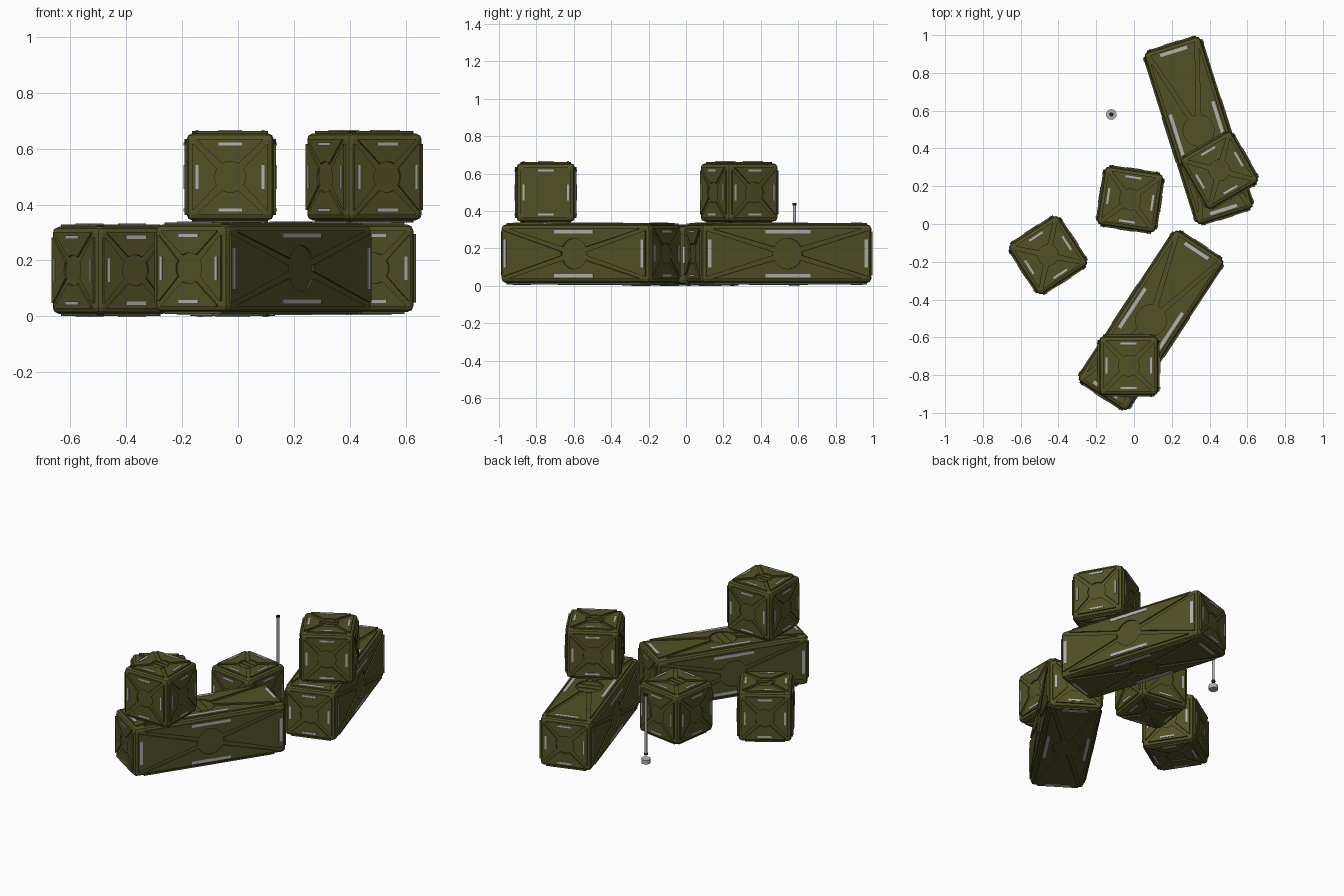
import bpy, bmesh, math
from mathutils import Matrix, Vector

if "Cube" in bpy.data.objects:
    bpy.data.objects.remove(bpy.data.objects["Cube"])


def material(name, rgb):
    m = bpy.data.materials.new(name)
    m.diffuse_color = (*rgb, 1)
    m.use_nodes = True
    m.node_tree.nodes["Principled BSDF"].inputs["Base Color"].default_value = m.diffuse_color
    return m


OLIVE = material("olive_paint", (0.085, 0.083, 0.02))
STEEL = material("light_steel", (0.45, 0.45, 0.46))
BLACK = material("black_rubber", (0.02, 0.02, 0.02))
H = 0.164       # half width of a crate over its raised panels
STEP = 0.008    # panel height above the core
RIM = 0.028     # distance from panel edge to crate edge


def box(bm, mat, size):
    bmesh.ops.create_cube(bm, size=1, matrix=mat @ Matrix.Diagonal((*size, 1)))


def prism(bm, mat, pts, z0, z1):
    # Extrude a flat outline between two heights in a face's own frame
    low = [bm.verts.new(mat @ Vector((x, y, z0))) for x, y in pts]
    high = [bm.verts.new(mat @ Vector((x, y, z1))) for x, y in pts]
    bm.faces.new(high)
    n = len(pts)
    for i in range(n):
        j = (i + 1) % n
        bm.faces.new((low[i], low[j], high[j], high[i]))


def panel_outline(a, b, r, w):
    # Trapezoid on the +y side, between the diagonal grooves, with a concave arc
    d = Vector((a, b)).normalized()
    n = Vector((-d.y, d.x))
    inner = d * math.sqrt(r * r - w * w) + n * w
    t = (b - n.y * w) / d.y
    outer_x = d.x * t + n.x * w
    a0 = math.atan2(inner.y, inner.x)
    arc = [a0 + (math.pi - 2 * a0) * i / 8 for i in range(9)]
    pts = [(-outer_x, b), (-outer_x, b - 0.006)]
    pts += [(r * math.cos(t), r * math.sin(t)) for t in reversed(arc)]
    return pts + [(outer_x, b - 0.006), (outer_x, b)]


def face_frames(half):
    # Frame (u, v, outward) and half sizes for each of the six sides
    X, Y, Z = Vector((1, 0, 0)), Vector((0, 1, 0)), Vector((0, 0, 1))
    for u, v, k in ((X, Y, Z), (Y, Z, X), (-X, Z, Y)):
        for s in (1, -1):
            m = Matrix((u * s, v, k * s)).transposed().to_4x4()
            size = [abs(q.dot(half)) for q in (u, v, k)]
            yield m, size, (k == Z and s == 1)


def finish(bm, name, mat):
    bmesh.ops.recalc_face_normals(bm, faces=bm.faces)
    me = bpy.data.meshes.new(name)
    bm.to_mesh(me)
    bm.free()
    me.materials.append(mat)
    return me


def crate_meshes(half_len, name):
    half = Vector((half_len, H, H))
    body, bars = bmesh.new(), bmesh.new()
    # Chamfered core
    box(body, Matrix(), (half - Vector((STEP,) * 3)) * 2)
    bmesh.ops.bevel(body, geom=body.edges[:], offset=0.022, segments=2,
                    profile=0.5, affect='EDGES')
    for m, (hu, hv, hk), is_top in face_frames(half):
        long_face = max(hu, hv) > 0.3
        a, b = hu - RIM, hv - RIM
        r = 0.082 if long_face else 0.055
        # Four raised panels and four handle bars per side
        for quarter in range(4):
            turn = m @ Matrix.Rotation(quarter * math.pi / 2, 4, 'Z')
            p, q = (a, b) if quarter % 2 == 0 else (b, a)
            prism(body, turn, panel_outline(p, q, r, 0.013), hk - 0.015, hk)
            if long_face:
                length, wide = (0.25 if p > q else 0.15), 0.018
            else:
                length, wide = 0.085, 0.011
            box(bars, turn @ Matrix.Translation((0, q - 0.018, hk)),
                (length, wide, 0.006))
        # Slotted hatch disc on the lid
        if is_top:
            rr = r - 0.006
            ring = [(rr * math.cos(t * math.pi / 12), rr * math.sin(t * math.pi / 12))
                    for t in range(24)]
            prism(body, m, ring, hk - 0.015, hk - 0.004)
            for off in (-0.3, 0.3):
                rib = (0.005, rr * 1.7, 0.004) if long_face else (rr * 1.7, 0.005, 0.004)
                at = (off * rr, 0, hk - 0.003) if long_face else (0, off * rr, hk - 0.003)
                box(body, m @ Matrix.Translation(at), rib)
    return finish(body, name, OLIVE), finish(bars, name + "_handles", STEEL)


def place(name, mesh, loc, angle=0):
    ob = bpy.data.objects.new(name, mesh)
    ob.location = loc
    ob.rotation_euler.z = math.radians(angle)
    bpy.context.collection.objects.link(ob)
    return ob


small = crate_meshes(H, "small_crate")
long = crate_meshes(0.485, "long_crate")
crates = [
    ("long_crate_back", long, (0.342, 0.495, 0.172), 107.5),
    ("long_crate_front", long, (0.09, -0.51, 0.172), 56.7),
    ("small_crate_middle", small, (-0.02, 0.13, 0.165), -8.5),
    ("small_crate_left", small, (-0.455, -0.165, 0.165), 33),
    ("stacked_crate_front", small, (-0.028, -0.75, 0.499), 0),
    ("stacked_crate_back", small, (0.452, 0.284, 0.499), 30),
]
for name, (body, bars), loc, angle in crates:
    place(name, body, loc, angle)
    place(name + "_handles", bars, loc, angle)


def rod(name, radius, z0, z1, mat):
    bm = bmesh.new()
    bmesh.ops.create_cone(bm, cap_ends=True, segments=16, radius1=radius,
                          radius2=radius, depth=z1 - z0)
    place(name, finish(bm, name, mat), (-0.12, 0.58, (z0 + z1) / 2))
    ob = bpy.data.objects[name]
    for p in ob.data.polygons:
        p.use_smooth = len(p.vertices) == 4


# Thin pole with dark tips above a small foot disc
rod("foot_disc", 0.028, 0.0, 0.026, STEEL)
rod("pole", 0.008, 0.06, 0.432, STEEL)
rod("pole_lower_tip", 0.011, 0.05, 0.062, BLACK)
rod("pole_upper_tip", 0.011, 0.43, 0.442, BLACK)
